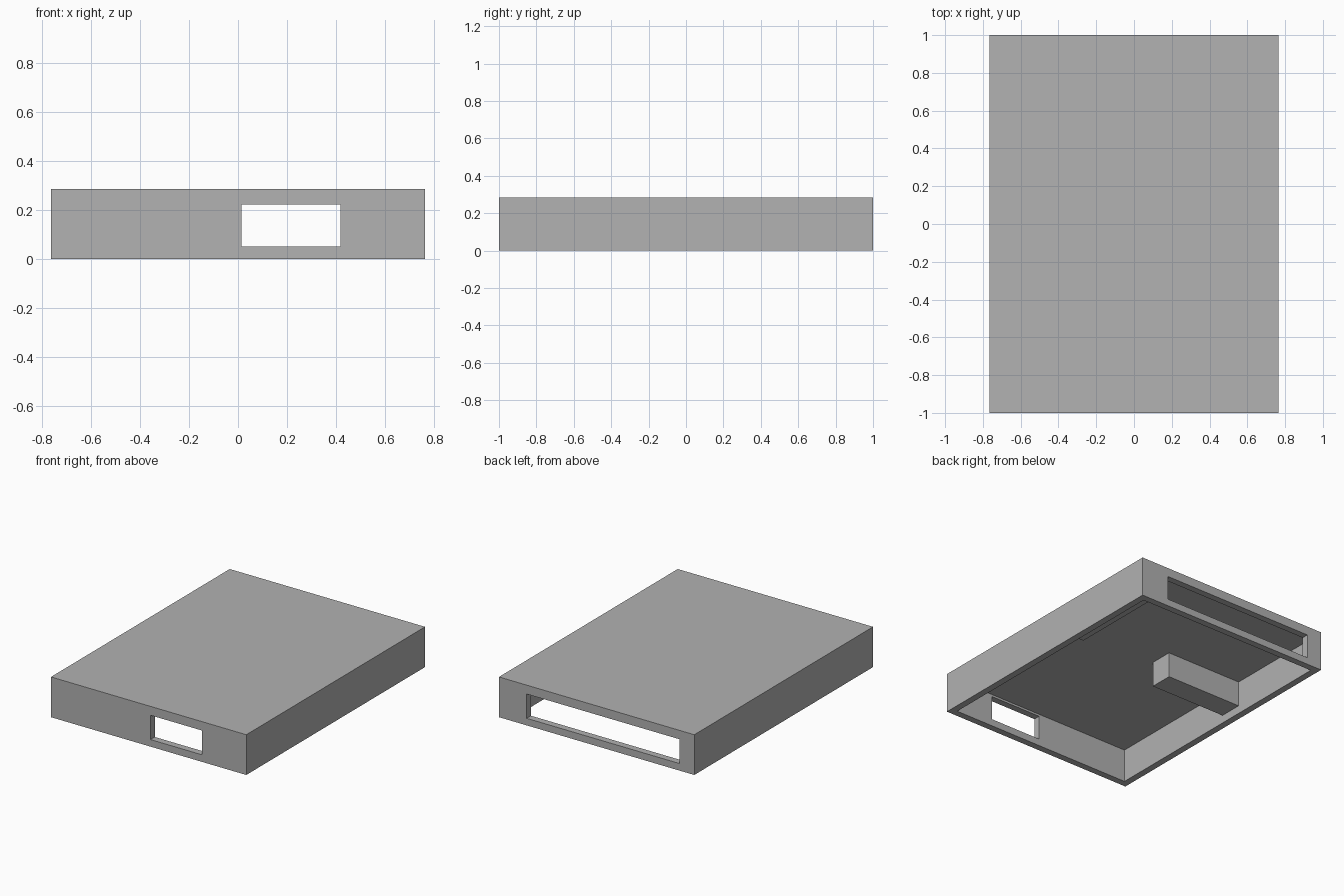
import bpy
import bmesh
from mathutils import Vector

if "Cube" in bpy.data.objects:
    bpy.data.objects.remove(bpy.data.objects["Cube"], do_unlink=True)

# Overall sizes
HALF_X, HALF_Y, HEIGHT = 0.765, 1.0, 0.285
WALL = 0.048
CEILING = HEIGHT - WALL
INNER_X, INNER_Y = HALF_X - WALL, HALF_Y - WALL
SLOT_Z = (0.05, 0.222)
BLOCK_Z = (0.057, CEILING)

grey = bpy.data.materials.new("plain grey")
grey.use_nodes = True
grey.diffuse_color = (0.445, 0.445, 0.445, 1)
grey.node_tree.nodes["Principled BSDF"].inputs["Base Color"].default_value = grey.diffuse_color


def box(name, xs, ys, zs):
    """Box spanning the given (low, high) ranges."""
    low, high = (Vector(c) for c in zip(xs, ys, zs))
    bm = bmesh.new()
    bmesh.ops.create_cube(bm, size=1)
    for v in bm.verts:
        v.co = (low + high) / 2 + v.co * (high - low)
    mesh = bpy.data.meshes.new(name)
    bm.to_mesh(mesh)
    bm.free()
    mesh.materials.append(grey)
    obj = bpy.data.objects.new(name, mesh)
    bpy.context.collection.objects.link(obj)
    return obj


def cut(target, cutter):
    """Subtract the cutter from the target and discard it."""
    cutter.hide_render = True
    mod = target.modifiers.new("cut", "BOOLEAN")
    mod.operation, mod.solver, mod.object = "DIFFERENCE", "EXACT", cutter
    bpy.context.view_layer.objects.active = target
    bpy.ops.object.modifier_apply(modifier=mod.name)
    bpy.data.objects.remove(cutter, do_unlink=True)


# Housing: a lid-like shell, open underneath
shell = box("housing", (-HALF_X, HALF_X), (-HALF_Y, HALF_Y), (0, HEIGHT))
cut(shell, box("cavity_cutter", (-INNER_X, INNER_X), (-INNER_Y, INNER_Y), (-0.1, CEILING)))

# Small front opening and wide back opening
cut(shell, box("front_slot_cutter", (0.015, 0.42), (-1.1, -0.9), SLOT_Z))
cut(shell, box("back_slot_cutter", (-0.648, 0.548), (0.9, 1.1), SLOT_Z))

# Inner stop on the right wall and guide rail on the left wall
box("stop_block", (-INNER_X, -0.12), (0.05, 0.215), BLOCK_Z)
box("side_guide", (0.615, INNER_X), (0.215, INNER_Y), BLOCK_Z)
